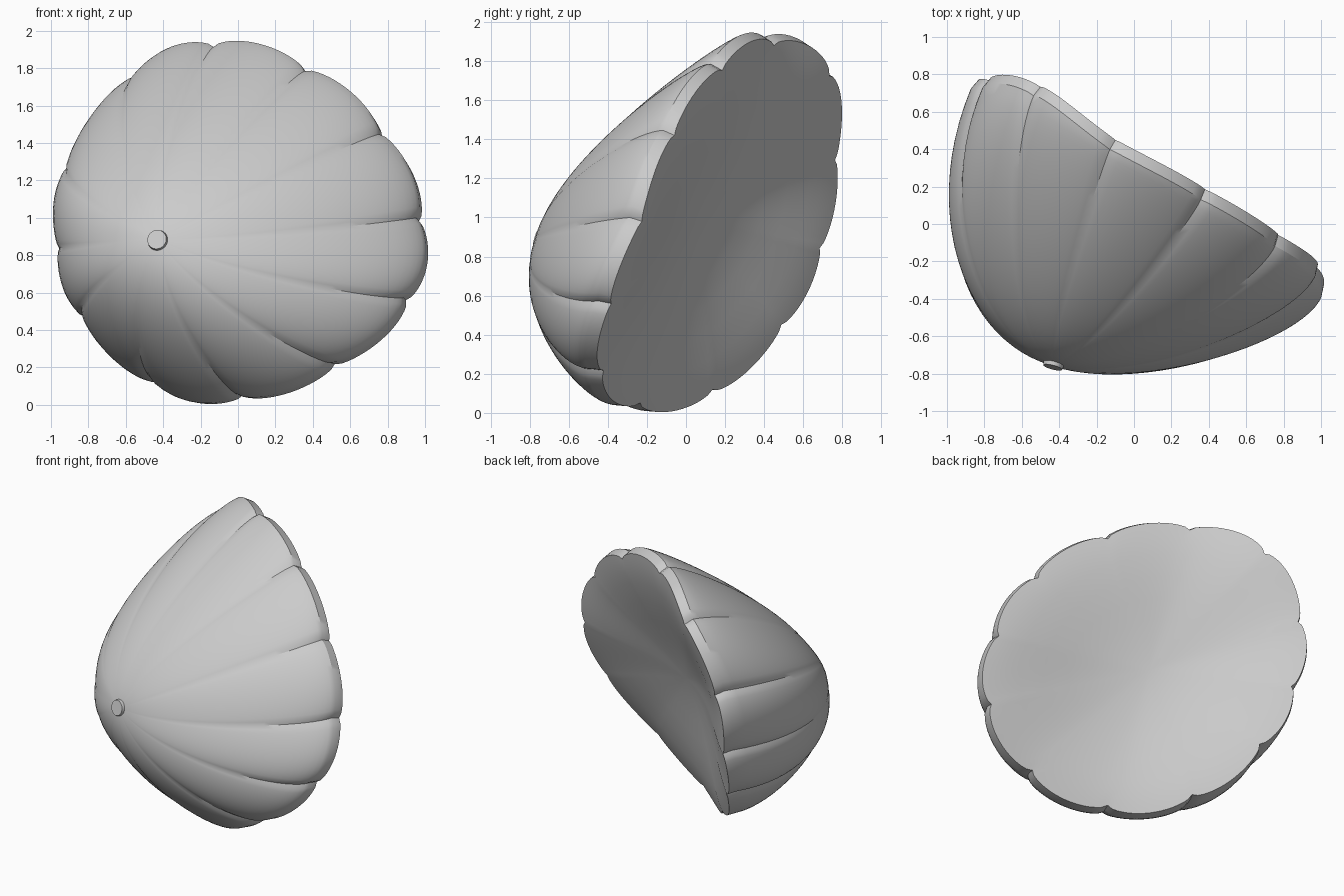
import bpy, bmesh, math
from mathutils import Vector

if "Cube" in bpy.data.objects:
    bpy.data.objects.remove(bpy.data.objects["Cube"], do_unlink=True)

grey = bpy.data.materials.new("light grey")
grey.use_nodes = True
grey.diffuse_color = (0.6, 0.6, 0.6, 1)
grey.node_tree.nodes["Principled BSDF"].inputs["Base Color"].default_value = (0.6, 0.6, 0.6, 1)

# Creases where the twelve lobes meet at the rim
CREASES = [Vector(p) for p in (
    (.36, .13, 1.79), (.76, -.12, 1.45), (.96, -.29, 1.0), (.89, -.45, .57),
    (.5, -.49, .22), (0, -.3, .05), (-.42, .08, .12), (-.71, .44, .46),
    (-.82, .64, .86), (-.81, .72, 1.32), (-.54, .69, 1.76), (-.13, .4, 1.92))]
LOBES, STEPS = len(CREASES), 16
CENTRE = Vector((-.03, .14, .95))
APEX = Vector((-.43, -.75, .88))
FRONT = Vector((-.437, -.852, .289)).normalized()
POLE = Vector((-.24, -.94, .22)).normalized()
BULGE, WALL, DISH = .05, .065, .13


def rim(i):
    """Smooth rim offset from the centre, with lobe swelling 0..1."""
    k, u = i // STEPS, (i % STEPS) / STEPS
    a, b, c, d = (CREASES[(k + j) % LOBES] - CENTRE for j in (-1, 0, 1, 2))
    p = (2*b + (c - a)*u + (2*a - 5*b + 4*c - d)*u*u + (3*b - a - 3*c + d)*u**3) / 2
    return p, math.sin(math.pi * u) ** .55


def dome(r, swell, t):
    """Point on a meridian from the apex (t=0) to the rim (t=1)."""
    p = APEX - CENTRE
    d = r.normalized()
    handle = .46 * (r - POLE * r.dot(POLE))
    edge = .1 + (1.05 if d.x < 0 else .18) * d.x**2
    s = 1 - t
    q = s**3*p + 3*s*s*t*(p + handle) + 3*s*t*t*(r + edge*p) + t**3*r
    return CENTRE + q + d * BULGE * (swell - .15) * t**1.6


def back(r, swell, s):
    """Point on the dished back, s=1 at its edge."""
    d = r.normalized()
    flat = r * s + FRONT * r.dot(FRONT) * (s*s - s)
    edge = flat * .985 + d * BULGE * (swell - .15) * s**7
    return CENTRE + edge + FRONT * (DISH * (1 - s*s)**2 - WALL)


def finish(bm, name):
    bmesh.ops.recalc_face_normals(bm, faces=bm.faces)
    me = bpy.data.meshes.new(name)
    bm.to_mesh(me)
    bm.free()
    me.materials.append(grey)
    ob = bpy.data.objects.new(name, me)
    bpy.context.collection.objects.link(ob)
    bpy.ops.object.select_all(action='DESELECT')
    ob.select_set(True)
    bpy.context.view_layer.objects.active = ob
    bpy.ops.object.shade_smooth_by_angle(angle=math.radians(32))
    return ob


# Lobed dome, rim wall and dished back as one closed skin
bm = bmesh.new()
section = [rim(i) for i in range(LOBES * STEPS)]
rings = [[bm.verts.new(dome(r, w, j / 24)) for r, w in section] for j in range(1, 25)]
rings += [[bm.verts.new(back(r, w, s)) for r, w in section]
          for s in (1, .97, .93, .88, .8, .65, .5, .35, .2, .08)]
for lower, upper in zip(rings, rings[1:]):
    for i in range(len(section)):
        bm.faces.new((lower[i - 1], lower[i], upper[i], upper[i - 1]))
for ring, tip in ((rings[0], APEX), (rings[-1], CENTRE + FRONT * (DISH - WALL))):
    hub = bm.verts.new(tip)
    for i in range(len(section)):
        bm.faces.new((ring[i - 1], ring[i], hub))
finish(bm, "lobed_dome")

# Small button at the apex
bm = bmesh.new()
bmesh.ops.create_cone(bm, cap_ends=True, segments=24, radius1=.058, radius2=.052, depth=.035)
button = finish(bm, "apex_button")
button.rotation_mode = 'QUATERNION'
button.rotation_quaternion = POLE.to_track_quat('Z', 'Y')
button.location = APEX
